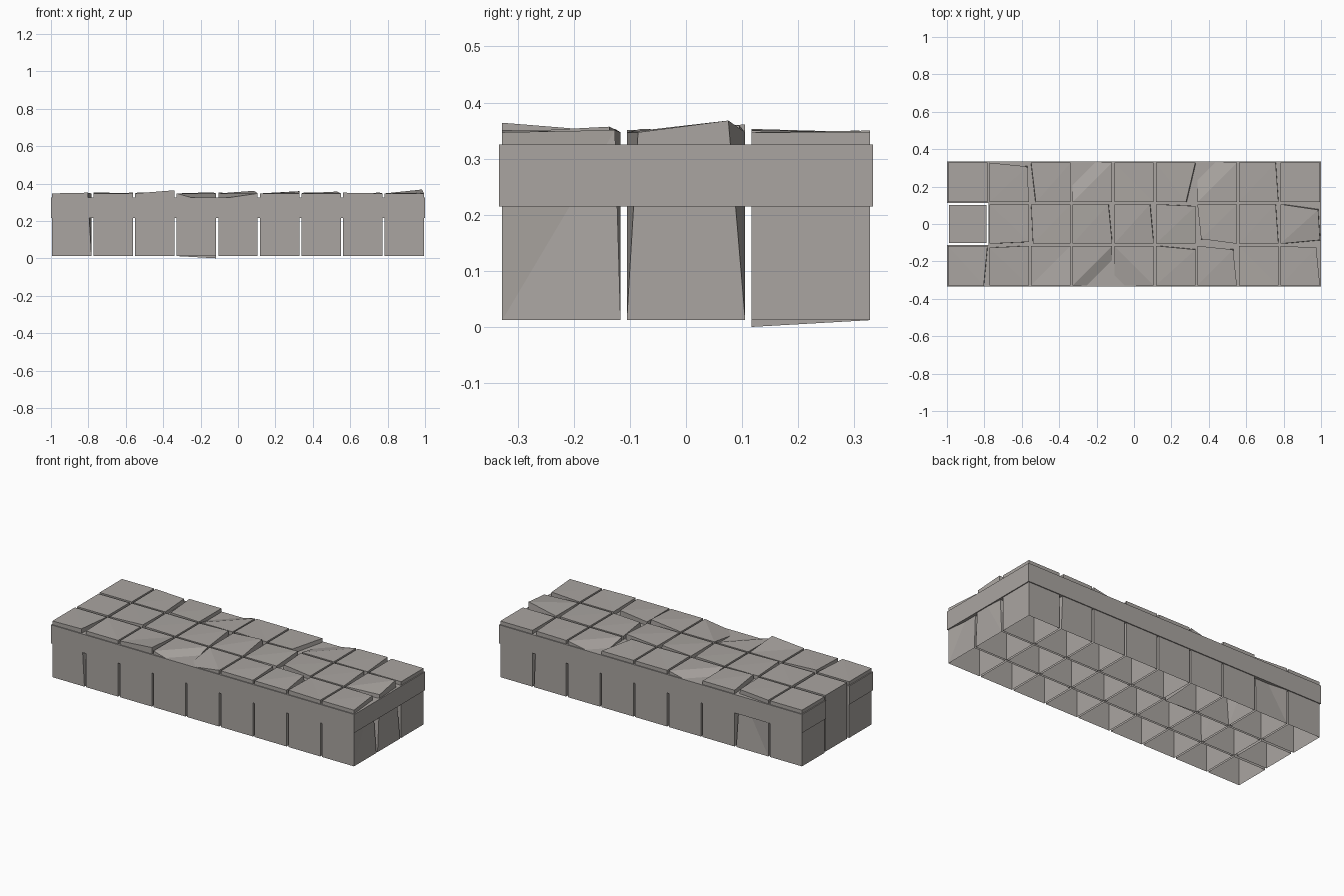
import bpy, bmesh

if "Cube" in bpy.data.objects:
    bpy.data.objects.remove(bpy.data.objects["Cube"])

CELL = 2 / 9            # nine columns by three rows of square cells
HALF = 0.1055           # half width of one stone
BOTTOM, TOP = 0.012, 0.347
CORNERS = [(-1, -1), (1, -1), (1, 1), (-1, 1)]

stone = bpy.data.materials.new("warm_grey_stone")
stone.diffuse_color = (0.40, 0.375, 0.355, 1)
stone.use_nodes = True
stone.node_tree.nodes["Principled BSDF"].inputs["Base Color"].default_value = stone.diffuse_color

# Chipped top corners: (column, row): corner, x shift, y shift, z shift
CHIPS = {
    (0, 0): (1, -0.02, 0.00, 0.004),
    (1, 0): (3, 0.00, -0.01, 0.006),
    (2, 0): (1, 0.00, 0.00, 0.017),
    (3, 0): (1, 0.00, 0.00, -0.06),
    (4, 0): (0, 0.00, 0.00, -0.03),
    (5, 0): (2, 0.00, -0.02, 0.010),
    (6, 0): (2, -0.02, -0.02, 0.010),
    (7, 0): (0, 0.00, 0.00, 0.004),
    (8, 0): (2, -0.02, -0.01, 0.004),
    (1, 1): (1, 0.00, 0.01, 0.004),
    (2, 1): (0, 0.01, 0.00, 0.004),
    (3, 1): (2, -0.02, 0.00, 0.006),
    (4, 1): (2, -0.02, 0.00, 0.014),
    (5, 1): (2, 0.00, -0.01, 0.012),
    (6, 1): (0, 0.02, 0.025, 0.006),
    (7, 1): (2, -0.015, 0.00, 0.004),
    (8, 1): (2, -0.01, -0.03, 0.021),
    (1, 2): (2, -0.01, -0.02, 0.003),
    (2, 2): (0, 0.025, 0.00, 0.006),
    (3, 2): (3, 0.00, 0.00, -0.05),
    (4, 2): (0, 0.00, 0.00, 0.004),
    (5, 2): (1, -0.05, 0.00, 0.003),
    (6, 2): (3, 0.00, 0.00, -0.04),
    (7, 2): (2, -0.015, 0.00, 0.003),
}


def finish(bm, name):
    mesh = bpy.data.meshes.new(name)
    bm.to_mesh(mesh)
    bm.free()
    obj = bpy.data.objects.new(name, mesh)
    mesh.materials.append(stone)
    bpy.context.collection.objects.link(obj)


def add_stone(col, row):
    """One stone, hollow and open underneath, with one chipped top corner."""
    cx, cy = (col - 4) * CELL, (row - 1) * CELL
    half = 0.101 if (col, row) == (0, 1) else HALF
    bm = bmesh.new()
    low = [bm.verts.new((cx + sx * half, cy + sy * half, BOTTOM)) for sx, sy in CORNERS]
    high = [bm.verts.new((cx + sx * half, cy + sy * half, TOP)) for sx, sy in CORNERS]
    for i in range(4):
        j = (i + 1) % 4
        bm.faces.new((low[i], low[j], high[j], high[i]))
    bm.faces.new(high)
    if (col, row) in CHIPS:
        k, dx, dy, dz = CHIPS[(col, row)]
        high[k].co.x += dx
        high[k].co.y += dy
        high[k].co.z += dz
    if (col, row) == (8, 1):          # both outer corners lean in here
        high[1].co.y += 0.02
    if (col, row) == (3, 2):          # the one foot that reaches the ground
        low[1].co.z = 0.0
    bmesh.ops.triangulate(bm, faces=[f for f in bm.faces])
    finish(bm, f"stone_{col}_{row}")


for col in range(9):
    for row in range(3):
        add_stone(col, row)

# Mortar slab binding the stones, notched around the loose end stone
h, n = CELL * 1.5, CELL / 2
outline = [(-1, -h), (1, -h), (1, h), (-1, h),
           (-1, n), (-1 + CELL, n), (-1 + CELL, -n), (-1, -n)]
bm = bmesh.new()
base = bm.faces.new([bm.verts.new((x, y, 0.215)) for x, y in outline])
ext = bmesh.ops.extrude_face_region(bm, geom=[base], use_keep_orig=True)
for v in ext["geom"]:
    if isinstance(v, bmesh.types.BMVert):
        v.co.z = 0.325
bmesh.ops.recalc_face_normals(bm, faces=bm.faces[:])
finish(bm, "mortar_slab")
